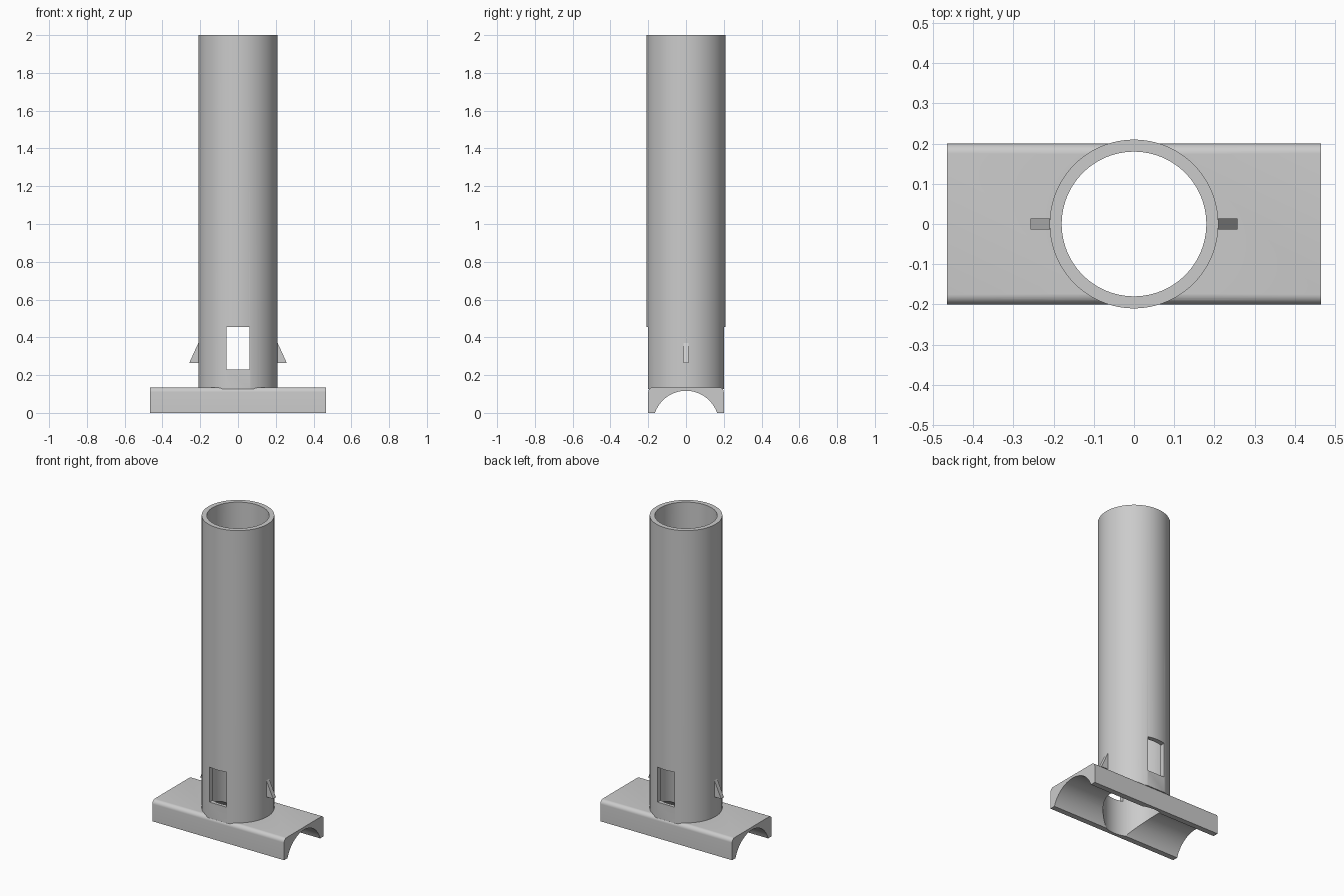
import bpy, bmesh, math
from mathutils import Matrix

old = bpy.data.objects.get("Cube")
if old:
    bpy.data.objects.remove(old, do_unlink=True)

OUTER, INNER, HEIGHT = 0.21, 0.18, 2.0
HALF_X, HALF_Y, BASE_TOP = 0.465, 0.2, 0.135
WINDOW = (0.06, 0.23, 0.455)   # half width, sill, head

grey = bpy.data.materials.new("plain grey")
grey.use_nodes = True
colour = (0.6, 0.6, 0.6, 1)
grey.diffuse_color = colour
grey.node_tree.nodes["Principled BSDF"].inputs["Base Color"].default_value = colour


def finish(name, bm):
    bmesh.ops.recalc_face_normals(bm, faces=bm.faces)
    mesh = bpy.data.meshes.new(name)
    bm.to_mesh(mesh)
    bm.free()
    mesh.materials.append(grey)
    obj = bpy.data.objects.new(name, mesh)
    bpy.context.collection.objects.link(obj)
    return obj


def cylinder(name, radius, z0, z1):
    bm = bmesh.new()
    bmesh.ops.create_cone(bm, cap_ends=True, segments=96, radius1=radius, radius2=radius,
                          depth=z1 - z0, matrix=Matrix.Translation((0, 0, (z0 + z1) / 2)))
    return finish(name, bm)


def box(name, lo, hi):
    bm = bmesh.new()
    bmesh.ops.create_cube(bm, size=1)
    for v in bm.verts:
        v.co = [l + (c + 0.5) * (h - l) for c, l, h in zip(v.co, lo, hi)]
    return finish(name, bm)


def extrude(name, points, start, step):
    """Fill a closed 3D outline and push it along step."""
    bm = bmesh.new()
    face = bm.faces.new([bm.verts.new(start(*p)) for p in points])
    new = bmesh.ops.extrude_face_region(bm, geom=[face])["geom"]
    bmesh.ops.translate(bm, vec=step, verts=[g for g in new if isinstance(g, bmesh.types.BMVert)])
    return finish(name, bm)


def boolean(target, tool, operation):
    mod = target.modifiers.new(operation.title(), "BOOLEAN")
    mod.operation, mod.solver, mod.object = operation, "EXACT", tool
    bpy.context.view_layer.objects.active = target
    bpy.ops.object.modifier_apply(modifier=mod.name)
    bpy.data.objects.remove(tool, do_unlink=True)


# Saddle base: rounded upper edges over a shallow arch
fillet, arch_r, arch_z = 0.025, 0.174, -0.057
right_round = [(HALF_Y - fillet + fillet * math.cos(a), BASE_TOP - fillet + fillet * math.sin(a))
               for a in (math.pi / 2 * i / 8 for i in range(9))]
left_round = [(-y, z) for y, z in reversed(right_round)]
foot = math.asin(-arch_z / arch_r)
arch = []
for i in range(41):
    a = math.pi - foot - i / 40 * (math.pi - 2 * foot)
    arch.append((arch_r * math.cos(a), max(0, arch_z + arch_r * math.sin(a))))
profile = [(HALF_Y, 0)] + right_round + left_round + [(-HALF_Y, 0)] + arch
body = extrude("tube_on_saddle", profile, lambda y, z: (-HALF_X, y, z), (2 * HALF_X, 0, 0))

# Tube, trimmed flush with the base sides below the window head
tube = cylinder("tube", OUTER, 0.127, HEIGHT)
for side in (-1, 1):
    near, far = sorted((side * HALF_Y, side * 0.3))
    boolean(tube, box("flat_cutter", (-0.3, near, 0), (0.3, far, WINDOW[2])), "DIFFERENCE")
boolean(body, tube, "UNION")

# Bore and the window through front and back
boolean(body, cylinder("bore_cutter", INNER, -0.1, HEIGHT + 0.1), "DIFFERENCE")
w, sill, head = WINDOW
boolean(body, box("window_cutter", (-w, -0.4, sill), (w, 0.4, head)), "DIFFERENCE")

# Wedge catches on both sides
catches = []
for side, name in ((1, "left_catch"), (-1, "right_catch")):
    wedge = [(0.2, 0.265), (0.258, 0.265), (0.21, 0.37), (0.2, 0.37)]
    catches.append(extrude(name, wedge, lambda x, z: (side * x, -0.014, z), (0, 0.028, 0)))

# Smooth the round surfaces and keep the edges sharp
bpy.ops.object.select_all(action="DESELECT")
body.select_set(True)
bpy.context.view_layer.objects.active = body
bpy.ops.object.shade_smooth_by_angle(angle=math.radians(25))
